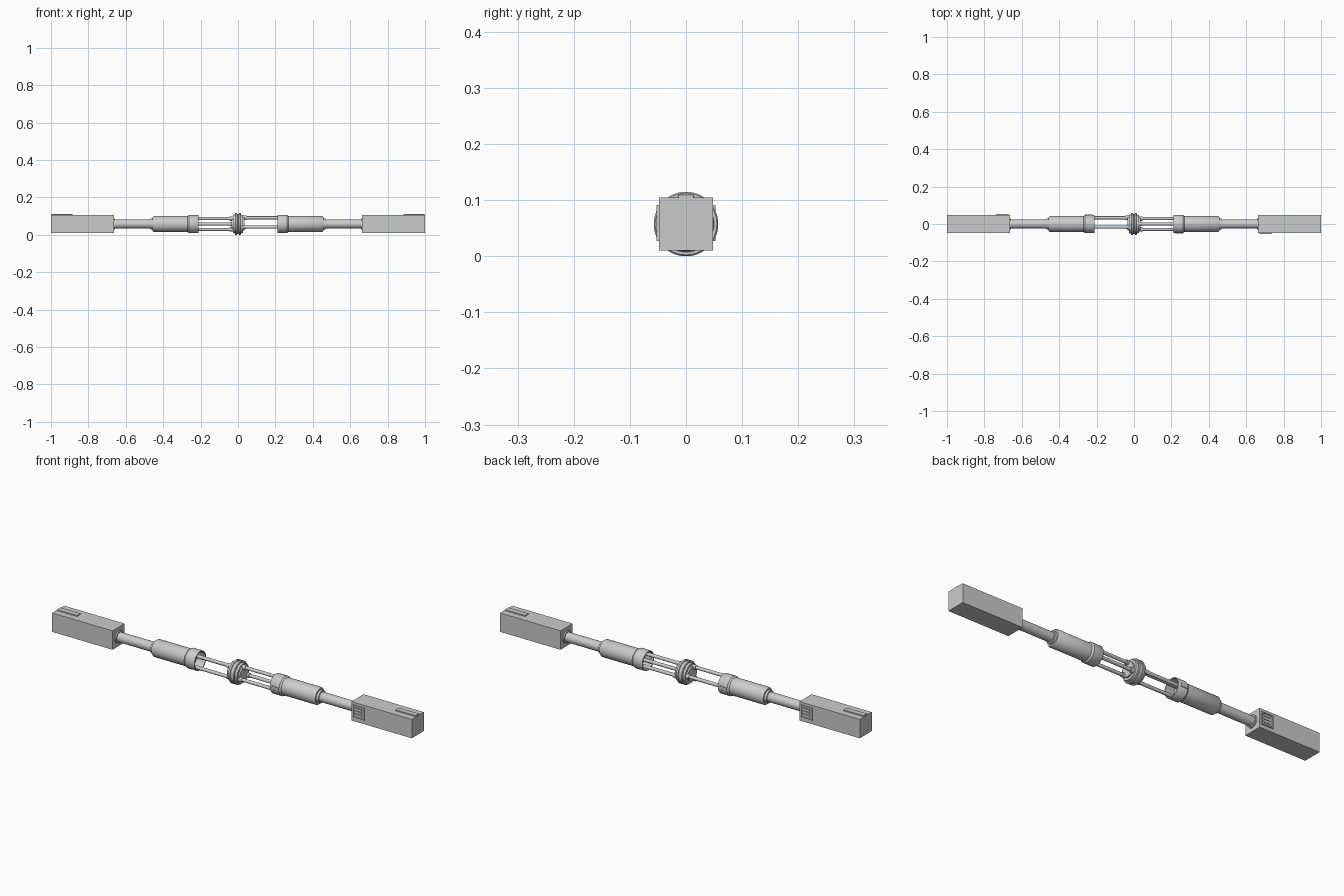
import bpy, bmesh, math
from mathutils import Matrix, Vector

if "Cube" in bpy.data.objects:
    bpy.data.objects.remove(bpy.data.objects["Cube"])

CZ = 0.0575   # height of the long axis


def finish(name, bm, smooth=True):
    bmesh.ops.remove_doubles(bm, verts=bm.verts, dist=1e-5)
    bmesh.ops.recalc_face_normals(bm, faces=bm.faces)
    me = bpy.data.meshes.new(name)
    bm.to_mesh(me)
    bm.free()
    ob = bpy.data.objects.new(name, me)
    bpy.context.collection.objects.link(ob)
    if smooth:
        bpy.context.view_layer.objects.active = ob
        ob.select_set(True)
        bpy.ops.object.shade_smooth_by_angle(angle=math.radians(35))
        ob.select_set(False)
    return ob


def lathe(name, profile, turn, steps=48, centre=(0, 0)):
    """Spin an (x, radius) profile round a line parallel to x."""
    bm = bmesh.new()
    vs = [bm.verts.new((x, 0, r)) for x, r in profile]
    es = [bm.edges.new(p) for p in zip(vs, vs[1:])]
    bmesh.ops.spin(bm, geom=vs + es, cent=(0, 0, 0), axis=(1, 0, 0),
                   angle=2 * math.pi, steps=steps, use_duplicate=False)
    bm.transform(Matrix.Translation((0, centre[0], centre[1])))
    bm.transform(Matrix.Translation((0, 0, CZ)) @ turn)
    return finish(name, bm)


def box(name, lo, hi, turn, bevel=0.0):
    bm = bmesh.new()
    bmesh.ops.create_cube(bm, size=1)
    lo, hi = Vector(lo), Vector(hi)
    for v in bm.verts:
        v.co = Vector([(lo[i] + hi[i]) / 2 + v.co[i] * (hi[i] - lo[i]) for i in range(3)])
    if bevel:
        bmesh.ops.bevel(bm, geom=bm.edges[:], offset=bevel, segments=1, affect='EDGES')
    bm.transform(Matrix.Translation((0, 0, CZ)) @ turn)
    return finish(name, bm, False)


# Central hub with stepped, grooved rim
lathe("centre_hub", [(-.036, 0), (-.036, .036), (-.028, .036), (-.028, .048), (-.017, .050),
                     (-.017, .055), (-.014, .0575), (-.005, .0575), (-.004, .054),
                     (.004, .054), (.005, .0575), (.014, .0575), (.017, .055),
                     (.017, .050), (.028, .048), (.028, .036), (.036, .036), (.036, 0)],
      Matrix.Identity(4))

# Each half repeats the other, turned half a circle about z
for side, ang in (("right", 0), ("left", math.pi)):
    turn = Matrix.Rotation(ang, 4, 'Z')

    # Three tie rods; the left set is rolled a quarter turn
    first = math.pi / 2 if side == "right" else math.pi
    for k in range(3):
        a = first + k * 2 * math.pi / 3
        c = (.033 * math.cos(a), .033 * math.sin(a))
        lathe(f"{side}_rod_{k}", [(.02, 0), (.02, .0085), (.265, .0085), (.265, 0)],
              turn, 20, c)
        lathe(f"{side}_rod_socket_{k}", [(.025, 0), (.025, .0115), (.046, .0115), (.046, 0)],
              turn, 20, c)

    # Hollow collar running into the cylindrical housing
    lathe(f"{side}_housing", [(.258, 0), (.258, .043), (.21, .043), (.21, .0475), (.212, .0485),
                              (.262, .0485), (.270, .0425), (.449, .0425), (.456, .038),
                              (.456, .030), (.468, .030), (.468, 0)], turn)
    box(f"{side}_collar_latch", (.222, -.0505, -.009), (.262, -.042, .009), turn, .001)

    # Neck shaft and its seat on the end block
    lathe(f"{side}_neck", [(.46, 0), (.46, .024), (.67, .024), (.67, 0)], turn)
    lathe(f"{side}_neck_seat", [(.657, 0), (.657, .030), (.67, .030), (.67, 0)], turn)

    # Square end block
    box(f"{side}_end_block", (.664, -.048, -.0475), (1.0, .048, .0475), turn)

    # Raised strip on top of the block
    box(f"{side}_top_strip", (.885, -.014, .046), (.998, .014, .0525), turn, .001)

    # Framed control panel on the block's side
    x0, x1, z0, z1 = .672, .738, -.03, .034
    y0, y1, t = -.0525, -.046, .006
    box(f"{side}_panel_top", (x0, y0, z1 - t), (x1, y1, z1), turn)
    box(f"{side}_panel_bottom", (x0, y0, z0), (x1, y1, z0 + t), turn)
    box(f"{side}_panel_inner", (x0, y0, z0), (x0 + t, y1, z1), turn)
    box(f"{side}_panel_outer", (x1 - t, y0, z0), (x1, y1, z1), turn)
    for k in range(3):
        z = -.015 + k * .015
        box(f"{side}_panel_key_{k}", (.686, -.0515, z), (.724, y1, z + .008), turn)
